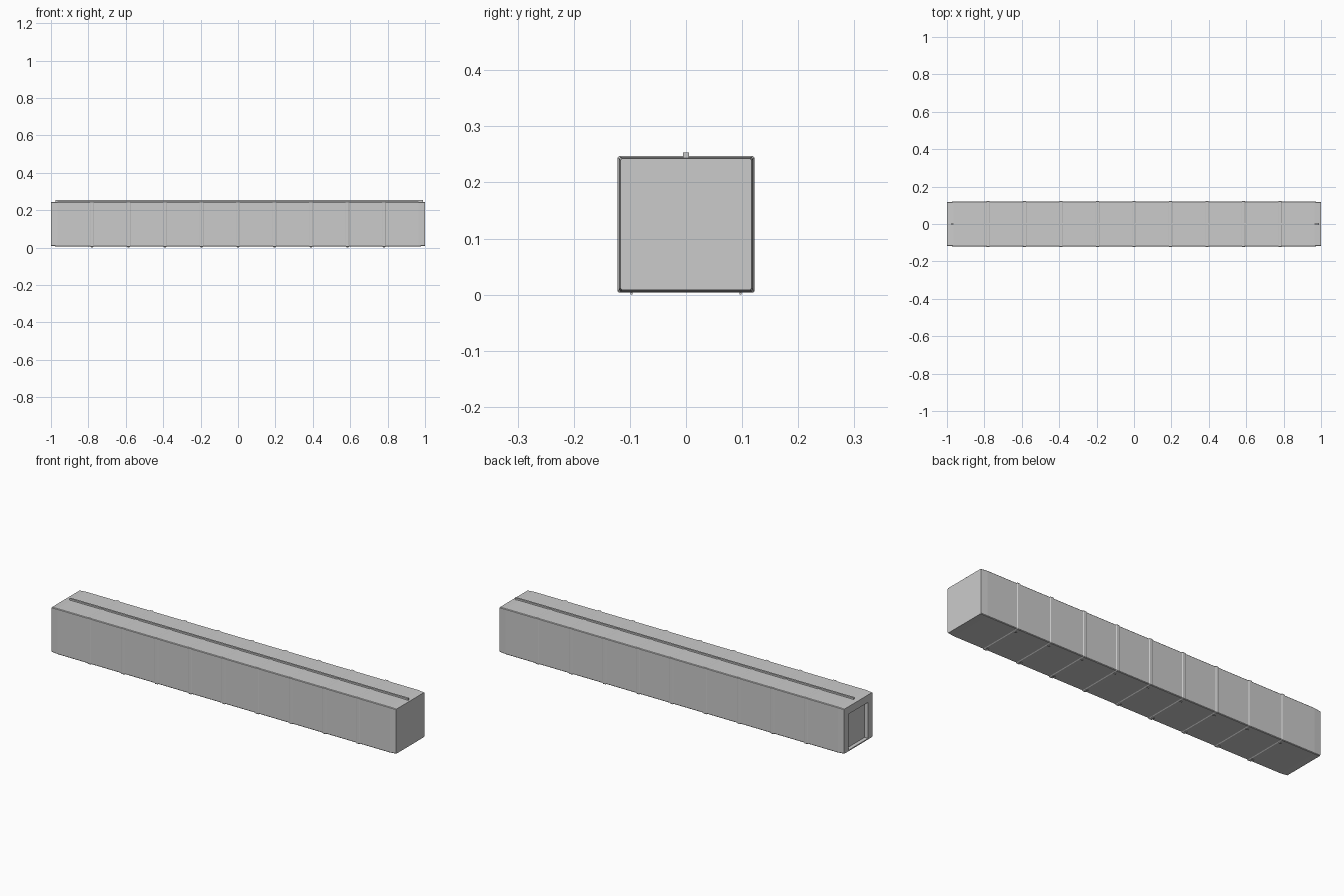
import bpy, bmesh

if "Cube" in bpy.data.objects:
    bpy.data.objects.remove(bpy.data.objects["Cube"])

CZ = 0.1255   # centre height of the square section


def finish(bm, name):
    bmesh.ops.recalc_face_normals(bm, faces=bm.faces)
    me = bpy.data.meshes.new(name)
    bm.to_mesh(me)
    bm.free()
    ob = bpy.data.objects.new(name, me)
    bpy.context.collection.objects.link(ob)
    return ob


def loft(name, sections, c):
    """Chamfered square sections (x, half width) skinned along x."""
    bm = bmesh.new()
    loops = []
    for x, h in sections:
        pts = [(h, h - c), (h - c, h), (c - h, h), (-h, h - c),
               (-h, c - h), (c - h, -h), (h - c, -h), (h, c - h)]
        loops.append([bm.verts.new((x, y, z + CZ)) for y, z in pts])
    for a, b in zip(loops, loops[1:]):
        for i in range(8):
            j = (i + 1) % 8
            bm.faces.new((a[i], a[j], b[j], b[i]))
    bm.faces.new(loops[0])
    bm.faces.new(loops[-1])
    return finish(bm, name)


def box(name, x0, x1, y0, y1, z0, z1):
    bm = bmesh.new()
    bmesh.ops.create_cube(bm, size=1)
    for v in bm.verts:
        v.co = ((x0 + x1) / 2 + v.co.x * (x1 - x0),
                (y0 + y1) / 2 + v.co.y * (y1 - y0),
                (z0 + z1) / 2 + v.co.z * (z1 - z0))
    return finish(bm, name)


# Long body with slightly tapered ends
body = loft("body", [(-1, 0.117), (-0.965, 0.1195), (0.965, 0.1195), (1, 0.117)], 0.003)

# Doorway recess in the left end
cutter = box("doorway_cutter", -1.05, -0.98, -0.082, 0.082, 0.014, 0.203)
cutter.hide_render = True
cutter.hide_viewport = True
cutter.display_type = 'WIRE'
mod = body.modifiers.new("doorway", 'BOOLEAN')
mod.object = cutter
mod.operation = 'DIFFERENCE'
mod.solver = 'EXACT'

# Ribs around the body, each with two small pads underneath
for i in range(-4, 5):
    x = i * 0.195
    loft("rib", [(x - 0.012, 0.119), (x - 0.007, 0.122),
                 (x + 0.007, 0.122), (x + 0.012, 0.119)], 0.003)
    for y in (-0.097, 0.097):
        box("pad", x - 0.006, x + 0.006, y - 0.002, y + 0.002, 0, 0.006)

# Rail along the roof
box("roof_rail", -0.975, 0.99, -0.005, 0.005, 0.240, 0.253)
